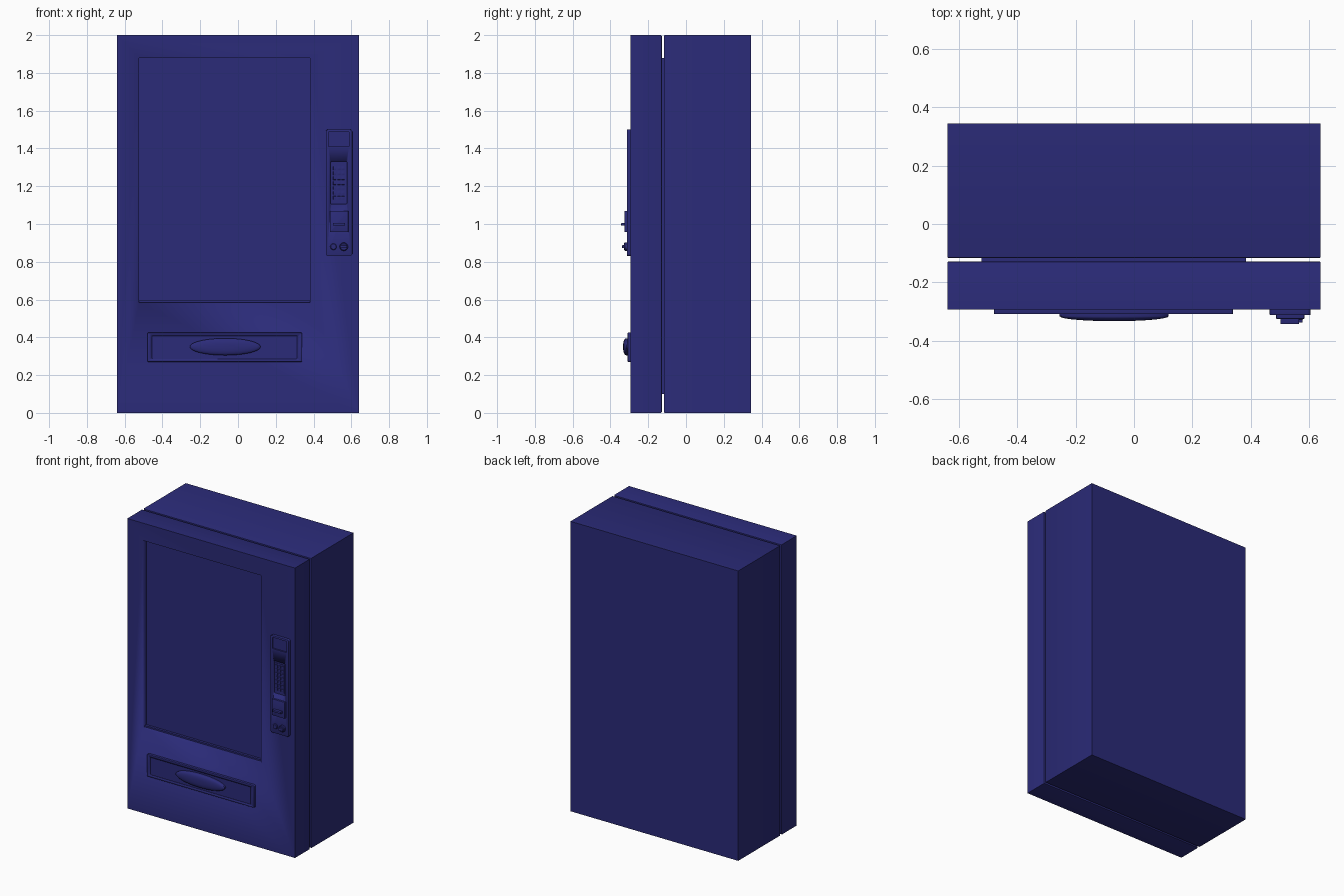
import bpy, bmesh, math
from mathutils import Matrix

if "Cube" in bpy.data.objects:
    bpy.data.objects.remove(bpy.data.objects["Cube"])

blue = bpy.data.materials.new("dark_blue")
blue.diffuse_color = (0.024, 0.024, 0.19, 1)
blue.use_nodes = True
blue.node_tree.nodes["Principled BSDF"].inputs["Base Color"].default_value = blue.diffuse_color


def finish(bm, name, smooth=True):
    bmesh.ops.recalc_face_normals(bm, faces=bm.faces)
    mesh = bpy.data.meshes.new(name)
    bm.to_mesh(mesh)
    bm.free()
    ob = bpy.data.objects.new(name, mesh)
    bpy.context.collection.objects.link(ob)
    mesh.materials.append(blue)
    if smooth:
        bpy.ops.object.select_all(action='DESELECT')
        bpy.context.view_layer.objects.active = ob
        ob.select_set(True)
        bpy.ops.object.shade_smooth_by_angle(angle=math.radians(35))
    return ob


def box(name, x, y, z, corner=0, front=0, back=0):
    """Box from ranges; corner rounds the outline, front/back bevel those rims."""
    bm = bmesh.new()
    bmesh.ops.create_cube(bm, size=1)
    for v in bm.verts:
        v.co = [r[0] if c < 0 else r[1] for c, r in zip(v.co, (x, y, z))]
    if corner:
        edges = [e for e in bm.edges if abs(e.verts[0].co.y - e.verts[1].co.y) > 1e-6]
        bmesh.ops.bevel(bm, geom=edges, offset=corner, segments=4, profile=0.5, affect='EDGES')
    for amount, level in ((front, y[0]), (back, y[1])):
        if amount:
            edges = [e for e in bm.edges if all(abs(v.co.y - level) < 1e-6 for v in e.verts)]
            bmesh.ops.bevel(bm, geom=edges, offset=amount, segments=2, profile=0.5, affect='EDGES')
    return finish(bm, name)


def cut(target, *ranges, corner=0):
    """Carve a box-shaped recess out of the target."""
    cutter = box("cutter", *ranges, corner=corner)
    cutter.hide_render = True
    mod = target.modifiers.new("recess", 'BOOLEAN')
    mod.operation, mod.solver, mod.object = 'DIFFERENCE', 'EXACT', cutter
    bpy.context.view_layer.objects.active = target
    bpy.ops.object.modifier_apply(modifier=mod.name)
    bpy.data.objects.remove(cutter)


def dome(name, x, z, rings, segs=48):
    """Stack of ellipses (rx, rz, y) capped at both ends, facing -y."""
    bm = bmesh.new()
    loops = []
    for rx, rz, y in rings:
        loops.append([bm.verts.new((x + rx * math.cos(a), y, z + rz * math.sin(a)))
                      for a in (2 * math.pi * i / segs for i in range(segs))])
    for a, b in zip(loops, loops[1:]):
        for i in range(segs):
            j = (i + 1) % segs
            bm.faces.new((a[i], a[j], b[j], b[i]))
    bm.faces.new(loops[0])
    bm.faces.new(loops[-1])
    return finish(bm, name)


# Cabinet and door, with softened rims along the seam
box("cabinet", (-.64, .64), (-.117, .345), (0, 2), front=.006)
door = box("door", (-.64, .64), (-.293, -.128), (0, 2), back=.006)
cut(door, (-.523, .38), (-.35, -.253), (.585, 1.88))

# Display box bridging the seam, and window sill
box("display_box", (-.523, .383), (-.14, -.10), (.1, 1.88))
box("window_sill", (-.523, .38), (-.27, -.252), (.584, .595))

# Delivery flap
flap = box("delivery_flap", (-.48, .34), (-.309, -.29), (.27, .425), corner=.008, front=.003)
cut(flap, (-.455, .313), (-.35, -.303), (.286, .408), corner=.006)
rings = [(.187, .045, -.300), (.187, .045, -.316)]
for i in range(1, 7):
    t = i / 7 * math.pi / 2
    rings.append((.187 * math.cos(t), .045 * math.cos(t) ** .8, -.316 - .017 * math.sin(t)))
dome("flap_handle", -.068, .35, rings)

# Payment panel with display and keypad recesses
panel = box("payment_panel", (.465, .605), (-.312, -.29), (.83, 1.5), corner=.012, front=.003)
cut(panel, (.48, .588), (-.35, -.302), (1.41, 1.487))
cut(panel, (.49, .577), (-.35, -.304), (1.105, 1.33), corner=.006)

# Keypad
box("keypad_plate", (.5, .568), (-.307, -.300), (1.12, 1.315))
for row in range(7):
    for col in range(3):
        kx, kz = .512 + col * .022, 1.138 + row * .0262
        box("key", (kx - .008, kx + .008), (-.311, -.305), (kz - .009, kz + .009), front=.002)

# Note reader
box("note_reader", (.487, .584), (-.325, -.31), (.957, 1.07), corner=.003, front=.002)
box("note_slot", (.502, .566), (-.343, -.32), (.991, 1.005), front=.002)

# Coin button and return knob
dome("coin_button", .505, .88, [(.017, .017, -.305), (.017, .017, -.318), (.014, .014, -.322)], 24)
dome("return_knob", .56, .88, [(.022, .022, -.305), (.022, .022, -.323), (.018, .018, -.327)], 24)
box("return_knob_grip", (.542, .578), (-.338, -.32), (.872, .888), corner=.003, front=.002)
